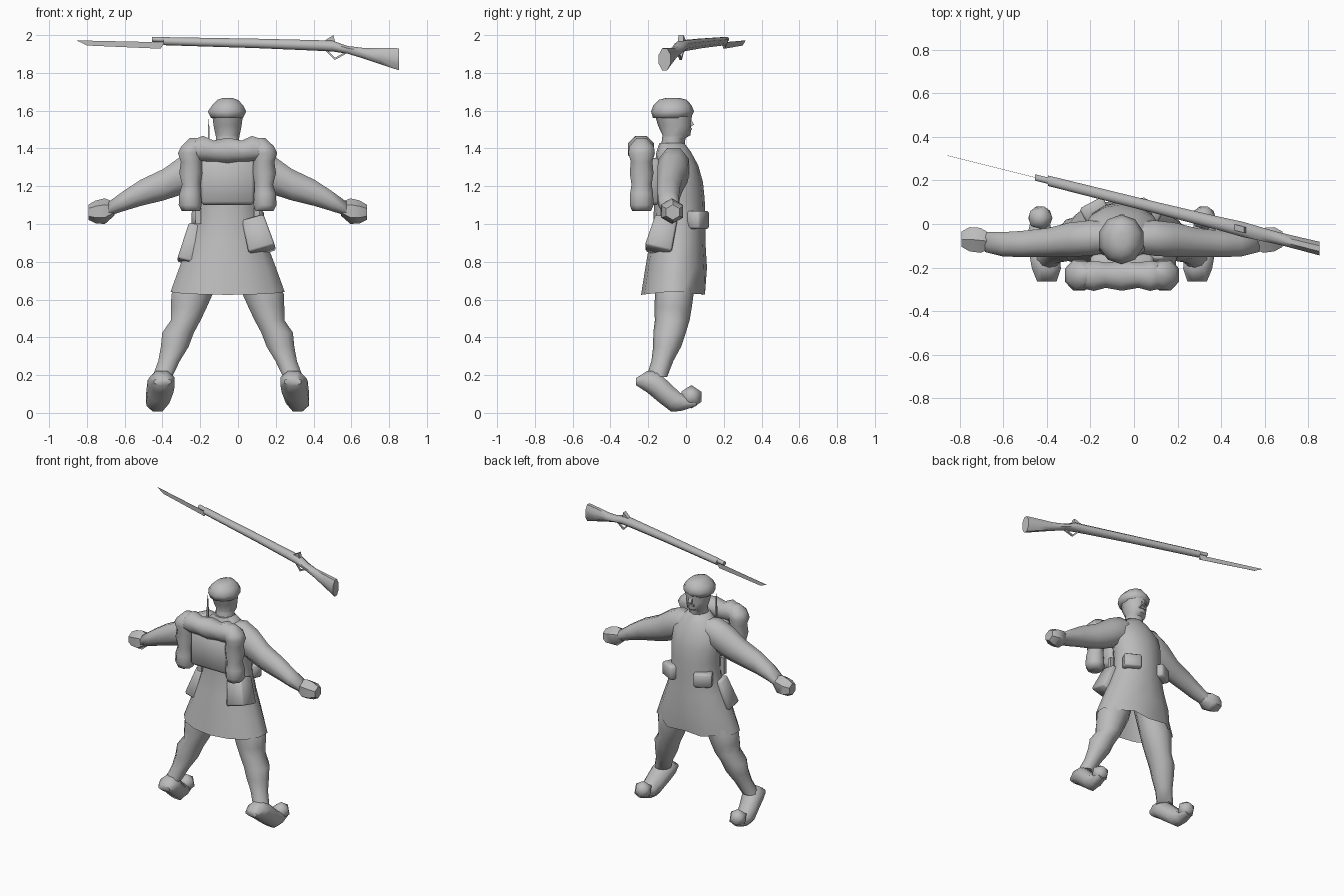
import bpy, bmesh, math
from mathutils import Vector, Matrix

C = -0.055  # centre line of the figure
grey = bpy.data.materials.new("plain_grey")
grey.diffuse_color = (0.5, 0.5, 0.5, 1)


def finish(name, bm, angle=50):
    bmesh.ops.recalc_face_normals(bm, faces=bm.faces)
    me = bpy.data.meshes.new(name)
    bm.to_mesh(me)
    bm.free()
    me.materials.append(grey)
    ob = bpy.data.objects.new(name, me)
    bpy.context.collection.objects.link(ob)
    bpy.ops.object.select_all(action='DESELECT')
    ob.select_set(True)
    bpy.context.view_layer.objects.active = ob
    bpy.ops.object.shade_smooth_by_angle(angle=math.radians(angle))
    return ob


def loft(name, axis, rings, n=8, side=1, open_start=False, angle=50, folds=0):
    """Rings (d, y, z, a, b): centre and half sizes, across the given axis; d is measured from the centre line."""
    bm = bmesh.new()
    loops = []
    for k, (d, y, z, a, b) in enumerate(rings):
        loop = []
        for i in range(n):
            t = 2 * math.pi * (i + 0.5) / n
            u, v = a * math.cos(t), b * math.sin(t)
            off = Vector({'X': (0, u, v), 'Y': (u, 0, v), 'Z': (u, v, 0)}[axis])
            if folds and k == 0:  # pleats at the front of the hem
                off.z = -0.02 * abs(math.sin(t))
                if math.sin(t) > 0.3 and i % 2:
                    off.y -= folds
            loop.append(bm.verts.new((C + side * (d + off.x), y + off.y, z + off.z)))
        loops.append(loop)
    for p, q in zip(loops, loops[1:]):
        for i in range(n):
            j = (i + 1) % n
            bm.faces.new((p[i], p[j], q[j], q[i]))
    if not open_start:
        bm.faces.new(loops[0])
    bm.faces.new(loops[-1])
    return finish(name, bm, angle)


def prism(name, outline, offset):
    """Solid swept from a planar outline along an offset."""
    bm = bmesh.new()
    f = bm.faces.new([bm.verts.new(p) for p in outline])
    r = bmesh.ops.extrude_face_region(bm, geom=[f])
    bmesh.ops.translate(bm, vec=offset, verts=[g for g in r['geom'] if isinstance(g, bmesh.types.BMVert)])
    return finish(name, bm, 25)


def box(name, centre, size, turn=(0, 0, 0), taper=1.0, bevel=0.0):
    bm = bmesh.new()
    bmesh.ops.create_cube(bm, size=1)
    for v in bm.verts:
        if v.co.z > 0:
            v.co.x *= taper
            v.co.y *= taper
        v.co *= Vector(size)
    if bevel:
        bmesh.ops.bevel(bm, geom=bm.edges[:], offset=bevel, segments=1, affect='EDGES')
    rot = Matrix.Identity(3)
    for ax, ang in zip('XYZ', turn):
        rot = Matrix.Rotation(math.radians(ang), 3, ax) @ rot
    for v in bm.verts:
        v.co = rot @ v.co + Vector(centre)
    return finish(name, bm, 50 if bevel else 25)


# Coat with flared, open, pleated skirt
loft("coat", 'Z', [
    (0, -0.06, 0.645, 0.31, 0.178), (0, -0.052, 0.77, 0.262, 0.163),
    (0, -0.045, 0.90, 0.212, 0.148), (0, -0.035, 1.02, 0.175, 0.137),
    (0, -0.035, 1.13, 0.172, 0.134), (0, -0.04, 1.22, 0.18, 0.13),
    (0, -0.05, 1.31, 0.175, 0.115), (0, -0.065, 1.38, 0.12, 0.092),
    (0, -0.075, 1.43, 0.07, 0.065)], n=14, open_start=True, folds=0.035)

# Head, beret, nose and moustache
loft("head", 'Z', [
    (0, -0.07, 1.40, 0.066, 0.062), (0, -0.065, 1.455, 0.064, 0.062),
    (0, -0.05, 1.47, 0.067, 0.074), (0, -0.06, 1.52, 0.078, 0.088),
    (0, -0.068, 1.59, 0.087, 0.1)], n=10)
loft("beret", 'Z', [
    (-0.003, -0.075, 1.56, 0.088, 0.1), (-0.003, -0.071, 1.596, 0.107, 0.114),
    (0, -0.072, 1.63, 0.085, 0.1), (0, -0.07, 1.657, 0.058, 0.075),
    (0, -0.07, 1.667, 0.028, 0.035)], n=10, angle=80)
prism("nose", [(C - 0.012, 0.02, 1.565), (C - 0.012, 0.043, 1.525), (C - 0.012, 0.02, 1.515)], (0.024, 0, 0))
box("moustache", (C, 0.022, 1.503), (0.05, 0.018, 0.012))
loft("handle_pin", 'Z', [(-0.1, -0.12, 1.40, 0.009, 0.009), (-0.1, -0.12, 1.46, 0.007, 0.007),
                         (-0.1, -0.12, 1.555, 0.002, 0.002)], n=4)

for s, label in ((1, "right"), (-1, "left")):
    # Arm and fist
    loft(label + "_arm", 'X', [
        (0.06, -0.06, 1.32, 0.075, 0.08), (0.15, -0.065, 1.30, 0.088, 0.112),
        (0.24, -0.072, 1.26, 0.085, 0.112), (0.34, -0.085, 1.208, 0.072, 0.09),
        (0.46, -0.092, 1.165, 0.065, 0.075), (0.55, -0.093, 1.122, 0.06, 0.058),
        (0.63, -0.082, 1.08, 0.05, 0.04)], side=s, angle=60)
    loft(label + "_fist", 'X', [
        (0.60, -0.08, 1.08, 0.038, 0.036), (0.65, -0.075, 1.068, 0.066, 0.068),
        (0.70, -0.07, 1.064, 0.064, 0.06), (0.737, -0.07, 1.062, 0.04, 0.04)], n=6, side=s)
    # Leg with knee and calf
    loft(label + "_leg", 'Z', [
        (0.10, -0.06, 0.85, 0.09, 0.10), (0.188, -0.062, 0.63, 0.115, 0.102),
        (0.205, -0.068, 0.56, 0.10, 0.099), (0.222, -0.073, 0.49, 0.083, 0.092),
        (0.262, -0.087, 0.425, 0.088, 0.086), (0.28, -0.10, 0.35, 0.077, 0.074),
        (0.31, -0.125, 0.275, 0.06, 0.058), (0.346, -0.155, 0.19, 0.055, 0.055)], n=10, side=s, angle=60)
    # Boot pointing down towards the toe
    loft(label + "_boot", 'Y', [
        (0.345, -0.265, 0.165, 0.048, 0.02), (0.347, -0.205, 0.165, 0.072, 0.062),
        (0.355, -0.15, 0.14, 0.074, 0.085), (0.37, -0.08, 0.08, 0.066, 0.078),
        (0.376, -0.03, 0.057, 0.058, 0.052), (0.378, 0.055, 0.055, 0.035, 0.02)], n=8, side=s, angle=60)
    # Bobble on the toe
    bm = bmesh.new()
    bmesh.ops.create_icosphere(bm, subdivisions=1, radius=0.062)
    bmesh.ops.translate(bm, vec=(C + s * 0.375, 0.028, 0.085), verts=bm.verts)
    finish(label + "_toe_bobble", bm)
    # Belt pouch and side roll of the blanket
    box(label + "_belt_pouch", (C + s * 0.125, 0.063, 1.022), (0.12, 0.08, 0.095), (0, 0, -s * 28), bevel=0.01)
    loft(label + "_blanket_side", 'Z', [
        (0.195, -0.235, 1.07, 0.052, 0.055), (0.198, -0.235, 1.10, 0.066, 0.068),
        (0.198, -0.235, 1.16, 0.062, 0.066), (0.192, -0.235, 1.21, 0.053, 0.058),
        (0.195, -0.235, 1.27, 0.066, 0.068), (0.192, -0.235, 1.33, 0.06, 0.062),
        (0.198, -0.235, 1.375, 0.07, 0.076),
        (0.188, -0.235, 1.41, 0.063, 0.07), (0.165, -0.235, 1.455, 0.038, 0.03)], side=s, angle=70)
    # Strap between pack and hip bag
    box(label + "_hip_strap", (C + s * 0.155, -0.12, 1.06), (0.03, 0.03, 0.12))

# Blanket roll over the top of the pack
loft("blanket_top", 'X', [
    (-0.2, -0.235, 1.39, 0.06, 0.055), (-0.13, -0.238, 1.40, 0.075, 0.072),
    (-0.075, -0.235, 1.385, 0.063, 0.062), (0, -0.238, 1.39, 0.074, 0.072),
    (0.075, -0.235, 1.385, 0.063, 0.062), (0.13, -0.238, 1.40, 0.075, 0.072),
    (0.2, -0.235, 1.39, 0.06, 0.055)], angle=70)
box("pack", (C, -0.2, 1.225), (0.29, 0.13, 0.25), bevel=0.02)

# Hip bags
box("right_hip_bag", (0.105, -0.125, 0.94), (0.145, 0.145, 0.18), (-14, -16, 0), 0.82, 0.01)
box("left_hip_bag", (-0.245, -0.075, 0.895), (0.11, 0.12, 0.205), (-10, 14, 0), 0.75, 0.01)


# Rifle, lying along a slanted line
def ry(x):
    return 0.1 - 0.25 * x


def rifle_part(name, rows, n=8):
    return loft(name, 'X', [(x - C, ry(x), z, a, b) for x, z, a, b in rows], n)


rifle_part("rifle_barrel", [(-0.455, 1.978, 0.016, 0.014), (-0.37, 1.975, 0.016, 0.014)])
rifle_part("rifle_stock", [
    (-0.395, 1.968, 0.026, 0.023), (0.1, 1.956, 0.029, 0.027), (0.40, 1.946, 0.034, 0.03),
    (0.50, 1.942, 0.038, 0.031), (0.58, 1.922, 0.034, 0.022), (0.66, 1.905, 0.031, 0.03),
    (0.76, 1.888, 0.032, 0.048), (0.852, 1.872, 0.034, 0.063)])


def rifle_plate(name, xz, half):
    prism(name, [(x, ry(x) - half, z) for x, z in xz], (0, 2 * half, 0))


rifle_plate("bayonet", [(-0.855, 1.972), (-0.80, 1.945), (-0.41, 1.928), (-0.395, 1.962)], 0.001)
rifle_plate("bayonet_grip", [(-0.455, 1.965), (-0.41, 1.928), (-0.385, 1.968)], 0.006)
rifle_plate("rifle_hammer", [(0.45, 1.965), (0.505, 2.0), (0.515, 1.96), (0.56, 1.935), (0.48, 1.94)], 0.014)
rifle_plate("trigger_guard_front", [(0.465, 1.915), (0.512, 1.868), (0.516, 1.878), (0.478, 1.915)], 0.006)
rifle_plate("trigger_guard_back", [(0.512, 1.868), (0.57, 1.9), (0.562, 1.908), (0.512, 1.879)], 0.006)
